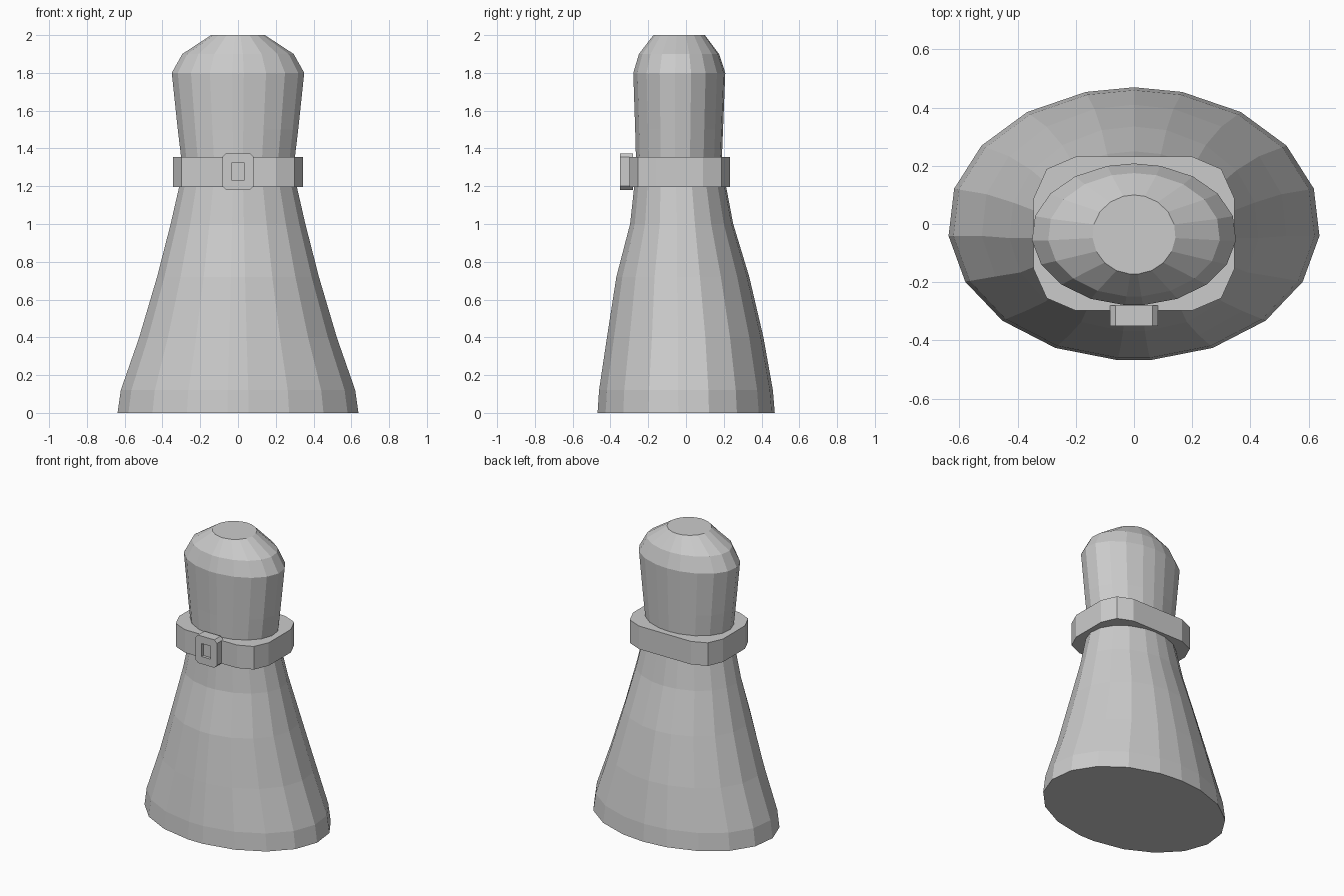
import bpy
import bmesh
from math import sin, cos, radians

cube = bpy.data.objects.get("Cube")
if cube:
    bpy.data.objects.remove(cube, do_unlink=True)

grey = bpy.data.materials.new("plain_grey")
grey.use_nodes = True
grey.diffuse_color = (0.6, 0.6, 0.6, 1)
grey.node_tree.nodes["Principled BSDF"].inputs["Base Color"].default_value = (0.6, 0.6, 0.6, 1)


def finish(name, bm):
    bmesh.ops.recalc_face_normals(bm, faces=bm.faces)
    mesh = bpy.data.meshes.new(name)
    bm.to_mesh(mesh)
    bm.free()
    mesh.materials.append(grey)
    obj = bpy.data.objects.new(name, mesh)
    bpy.context.collection.objects.link(obj)
    return obj


def loft(bm, rings):
    """Skin closed rings of points and cap both ends; returns the last cap."""
    loops = [[bm.verts.new(p) for p in ring] for ring in rings]
    count = len(loops[0])
    for low, high in zip(loops, loops[1:]):
        for i in range(count):
            j = (i + 1) % count
            bm.faces.new((low[i], low[j], high[j], high[i]))
    bm.faces.new(loops[0][::-1])
    return bm.faces.new(loops[-1])


# Flared garment body: height, half width, front y, back y
profile = [
    (0, 0.64, -0.47, 0.47), (0.12, 0.623, -0.462, 0.46),
    (0.4, 0.525, -0.42, 0.41), (0.72, 0.43, -0.37, 0.335),
    (1.0, 0.358, -0.297, 0.25), (1.2, 0.312, -0.275, 0.212),
    (1.35, 0.302, -0.266, 0.19), (1.5, 0.32, -0.27, 0.196),
    (1.8, 0.352, -0.28, 0.208), (1.9, 0.296, -0.25, 0.175),
    (2.0, 0.143, -0.173, 0.1),
]
half = [15 + 20 * k for k in range(9)]
angles = [0] + half + [360 - a for a in reversed(half)]
rings = []
for z, rx, front, back in profile:
    mid, ry = (front + back) / 2, (back - front) / 2
    rings.append([(rx * sin(radians(a)), mid + ry * cos(radians(a)), z) for a in angles])
bm = bmesh.new()
loft(bm, rings)
finish("garment_body", bm)

# Belt with chamfered corners
corner = [(0.345, 0.122), (0.3, 0.222), (0.2, 0.265)]
outline = corner + [(-x, y) for x, y in reversed(corner)]
outline += [(-x, -y) for x, y in outline]
bm = bmesh.new()
loft(bm, [[(x, y - 0.033, z) for x, y in outline] for z in (1.195, 1.355)])
finish("belt", bm)

# Buckle: chamfered block with a recessed centre
corner = [(0.083, 0.077), (0.063, 0.097)]
outline = corner + [(-x, z) for x, z in reversed(corner)]
outline += [(-x, -z) for x, z in outline]
hole = [(0.035, 0.035), (0.035, 0.045), (-0.035, 0.045), (-0.035, 0.035)]
hole += [(-x, -z) for x, z in hole]
layers = [(outline, -0.28), (outline, -0.35), (hole, -0.35), (hole, -0.33)]
bm = bmesh.new()
loft(bm, [[(x, y, 1.277 + z) for x, z in shape] for shape, y in layers])
finish("buckle", bm)
